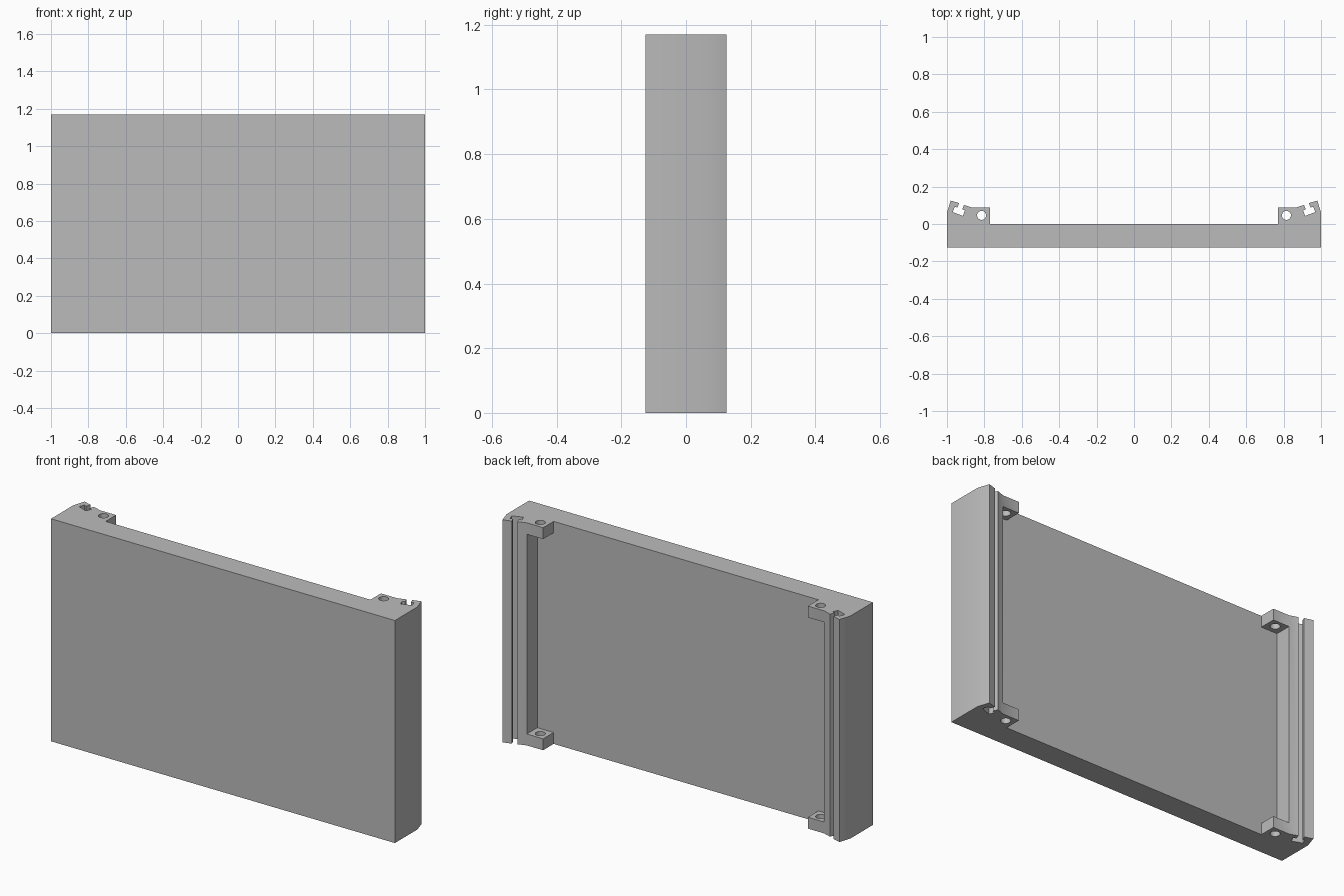
import bpy
import bmesh
from mathutils import Vector

cube = bpy.data.objects.get("Cube")
if cube:
    bpy.data.objects.remove(cube, do_unlink=True)

HEIGHT, BLOCK = 1.17, 0.06       # panel height, corner block thickness
FRONT = -0.125                   # front face of the panel
RAIL_IN, BLOCK_IN = 0.865, 0.77  # inner edges of the rail and blocks

grey = bpy.data.materials.new("plain_grey")
grey.use_nodes = True
grey.diffuse_color = (0.5, 0.5, 0.5, 1)
grey.node_tree.nodes["Principled BSDF"].inputs["Base Color"].default_value = grey.diffuse_color


def extrude_outline(name, outline, z0, z1):
    """Upright prism from an outline in x and y."""
    bm = bmesh.new()
    base = bm.faces.new([bm.verts.new((x, y, z0)) for x, y in outline])
    top = bmesh.ops.extrude_face_region(bm, geom=[base])["geom"]
    moved = [v for v in top if isinstance(v, bmesh.types.BMVert)]
    bmesh.ops.translate(bm, verts=moved, vec=(0, 0, z1 - z0))
    bmesh.ops.recalc_face_normals(bm, faces=bm.faces)
    mesh = bpy.data.meshes.new(name)
    bm.to_mesh(mesh)
    bm.free()
    mesh.materials.append(grey)
    obj = bpy.data.objects.new(name, mesh)
    bpy.context.collection.objects.link(obj)
    return obj


# T-slot, laid out along its own tilted axes
mouth = Vector((0.922, 0.107))
across = Vector((-0.936, -0.352))
down = Vector((0.352, -0.936))
slot = [mouth + across * a + down * d for a, d in (
    (-0.014, 0), (-0.014, 0.026), (-0.029, 0.026), (-0.029, 0.057),
    (0.029, 0.057), (0.029, 0.026), (0.014, 0.026), (0.014, 0))]

# Half outline on the +x side, from the front corner round to the block
half = [(1, FRONT), (1, 0.062), (0.98, 0.125)]
half += [tuple(p) for p in slot]
half += [(RAIL_IN, 0.087), (BLOCK_IN, 0.087), (BLOCK_IN, 0)]
outline = half + [(-x, y) for x, y in reversed(half)]
panel = extrude_outline("panel_with_slotted_rails", outline, 0, HEIGHT)

# Cutters: the gap between the corner blocks, and the rod holes
cutters = []
for side in (1, -1):
    gap = [(side * x, y) for x, y in (
        (BLOCK_IN, 0), (RAIL_IN, 0), (RAIL_IN, 0.2), (BLOCK_IN, 0.2))]
    cutters.append(extrude_outline("gap_cutter", gap, BLOCK, HEIGHT - BLOCK))
    bpy.ops.mesh.primitive_cylinder_add(
        vertices=32, radius=0.024, depth=2 * HEIGHT,
        location=(side * 0.815, 0.046, HEIGHT / 2))
    hole = bpy.context.object
    hole.name = "rod_hole_cutter"
    hole.data.materials.append(grey)
    cutters.append(hole)

bpy.ops.object.select_all(action="DESELECT")
panel.select_set(True)
bpy.context.view_layer.objects.active = panel
for cutter in cutters:
    cutter.hide_render = True
    mod = panel.modifiers.new("cut", "BOOLEAN")
    mod.operation = "DIFFERENCE"
    mod.solver = "EXACT"
    mod.object = cutter
    bpy.ops.object.modifier_apply(modifier=mod.name)
for cutter in cutters:
    bpy.data.objects.remove(cutter, do_unlink=True)

bpy.ops.object.shade_smooth_by_angle()
